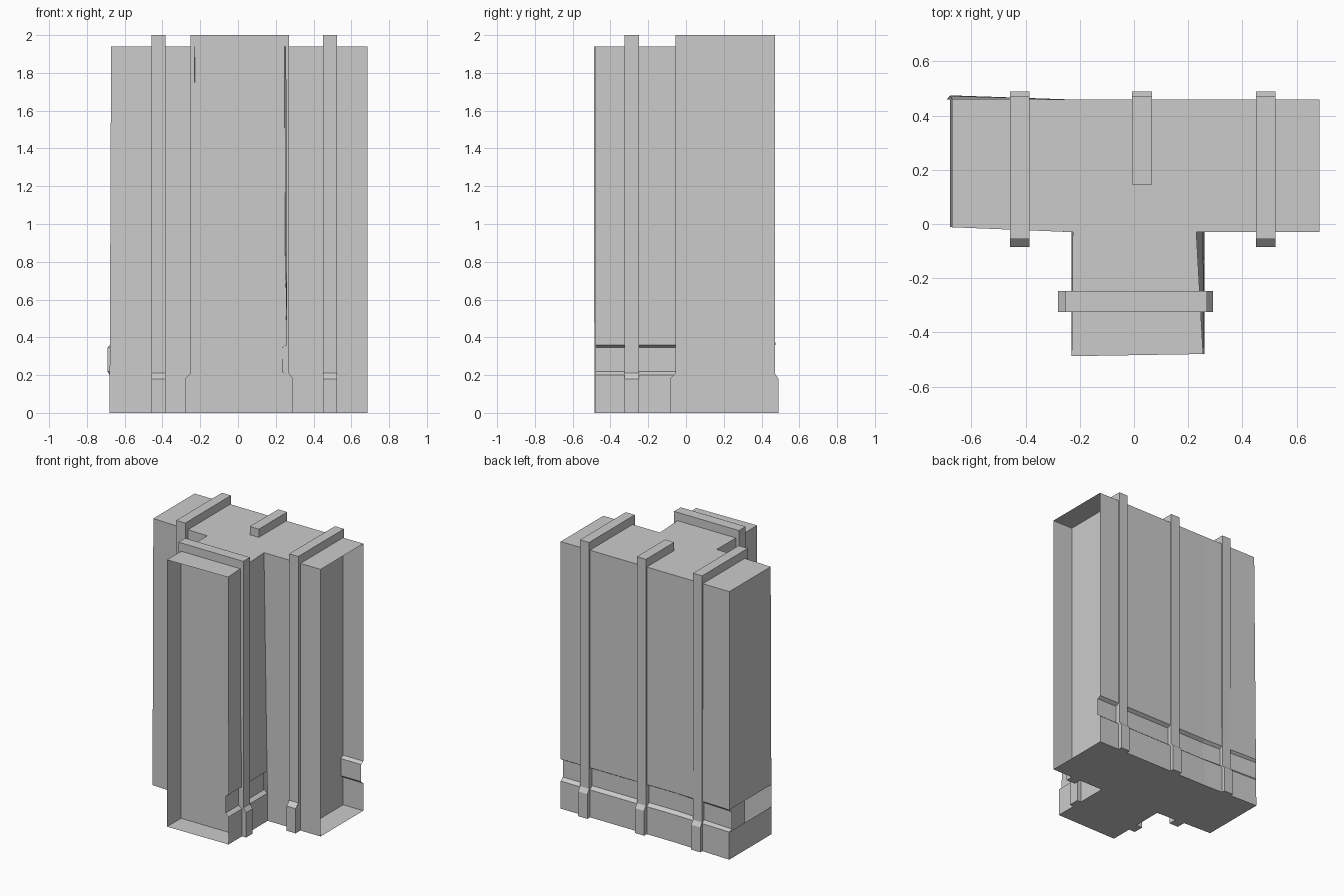
import bpy, bmesh
from mathutils import Vector

if "Cube" in bpy.data.objects:
    bpy.data.objects.remove(bpy.data.objects["Cube"])

TOP = 1.94
# Groove profile: (height, inset depth)
GROOVE = [(0, 0), (0.20, 0), (0.22, 0.025), (0.345, 0.025), (0.36, 0), (TOP, 0)]
PLAIN = [(0, 0), (TOP, 0)]

# T-shaped outlines at floor and roof, counter-clockwise, slightly uneven
FLOOR = [(-0.68, -0.01), (-0.23, -0.03), (-0.23, -0.485), (0.26, -0.48),
         (0.26, -0.03), (0.685, -0.03), (0.685, 0.46), (-0.24, 0.46), (-0.68, 0.475)]
ROOF = [(-0.672, -0.012), (-0.226, -0.03), (-0.23, -0.488), (0.255, -0.48),
        (0.23, -0.03), (0.685, -0.03), (0.685, 0.46), (-0.24, 0.46), (-0.672, 0.462)]


def make(name, bm):
    me = bpy.data.meshes.new(name)
    bm.to_mesh(me)
    bm.free()
    ob = bpy.data.objects.new(name, me)
    bpy.context.collection.objects.link(ob)
    return ob


def wall(name, ids, levels, inward=(0, 0), end_shift=None):
    """Sheet wall along outline points, following a vertical profile."""
    bm = bmesh.new()
    rows = []
    for z, depth in levels:
        row = []
        for i in ids:
            a, b = Vector(FLOOR[i]), Vector(ROOF[i])
            p = a.lerp(b, z / TOP) + Vector(inward) * depth
            if end_shift and i == ids[-1] and depth > 0:
                p += Vector(end_shift)
            row.append(bm.verts.new((p.x, p.y, z)))
        rows.append(row)
    for lo, hi in zip(rows, rows[1:]):
        for k in range(len(ids) - 1):
            bm.faces.new((lo[k], lo[k + 1], hi[k + 1], hi[k]))
    return make(name, bm)


def slab(name, outline, z, flip=False):
    bm = bmesh.new()
    f = bm.faces.new([bm.verts.new((x, y, z)) for x, y in outline])
    if flip:
        f.normal_flip()
    bmesh.ops.triangulate(bm, faces=[f])
    make(name, bm)


def rib(name, lo, hi, foot_lo, foot_hi, start, width, axis):
    """Solid band crossing the walls, with a wider foot at the base."""
    prof = [(lo - foot_lo, 0), (hi + foot_hi, 0), (hi + foot_hi, 0.18), (hi, 0.21),
            (hi, 2.0), (lo, 2.0), (lo, 0.21), (lo - foot_lo, 0.18)]
    bm = bmesh.new()
    vs = [bm.verts.new((u, start, z) if axis == 'x' else (start, u, z)) for u, z in prof]
    f = bm.faces.new(vs)
    ext = bmesh.ops.extrude_face_region(bm, geom=[f])['geom']
    move = (0, width, 0) if axis == 'x' else (width, 0, 0)
    bmesh.ops.translate(bm, vec=move, verts=[v for v in ext if isinstance(v, bmesh.types.BMVert)])
    if f.is_valid and len(bm.faces) == 10:
        pass
    else:
        bm.faces.new(vs) if not f.is_valid else None
    bmesh.ops.recalc_face_normals(bm, faces=bm.faces)
    make(name, bm)


# Floor and roof plates
slab("floor_plate", FLOOR, 0, flip=True)
slab("roof_plate", ROOF, TOP)

# Walls; the stem front and right end stay open
wall("front_wall_left", [0, 1], PLAIN)
wall("stem_wall_left", [1, 2], PLAIN)
wall("stem_wall_right", [3, 4], GROOVE, (-1, 0))
wall("front_wall_right", [4, 5], PLAIN)
wall("back_wall", [6, 7, 8], GROOVE, (0, -1), (-0.012, 0.012))

# Left end cap, open between the groove lines
wall("left_end_base", [8, 0], [(0, 0), (0.20, 0)])
wall("left_end_upper", [8, 0], [(0.36, 0), (TOP, 0)])

# Ribs across the bar, the short middle rib and the stem rib
rib("rib_left", -0.055, 0.47, 0.03, 0.02, -0.458, 0.073, 'y')
rib("rib_right", -0.055, 0.47, 0.03, 0.02, 0.45, 0.073, 'y')
rib("rib_middle", 0.145, 0.47, 0, 0.02, -0.007, 0.073, 'y')
rib("rib_stem", -0.252, 0.27, 0.028, 0.022, -0.325, 0.077, 'x')

# Merge doubled points left by the straight side of the middle rib
for ob in bpy.data.objects:
    bm = bmesh.new()
    bm.from_mesh(ob.data)
    bmesh.ops.remove_doubles(bm, verts=bm.verts, dist=1e-5)
    bm.to_mesh(ob.data)
    bm.free()
